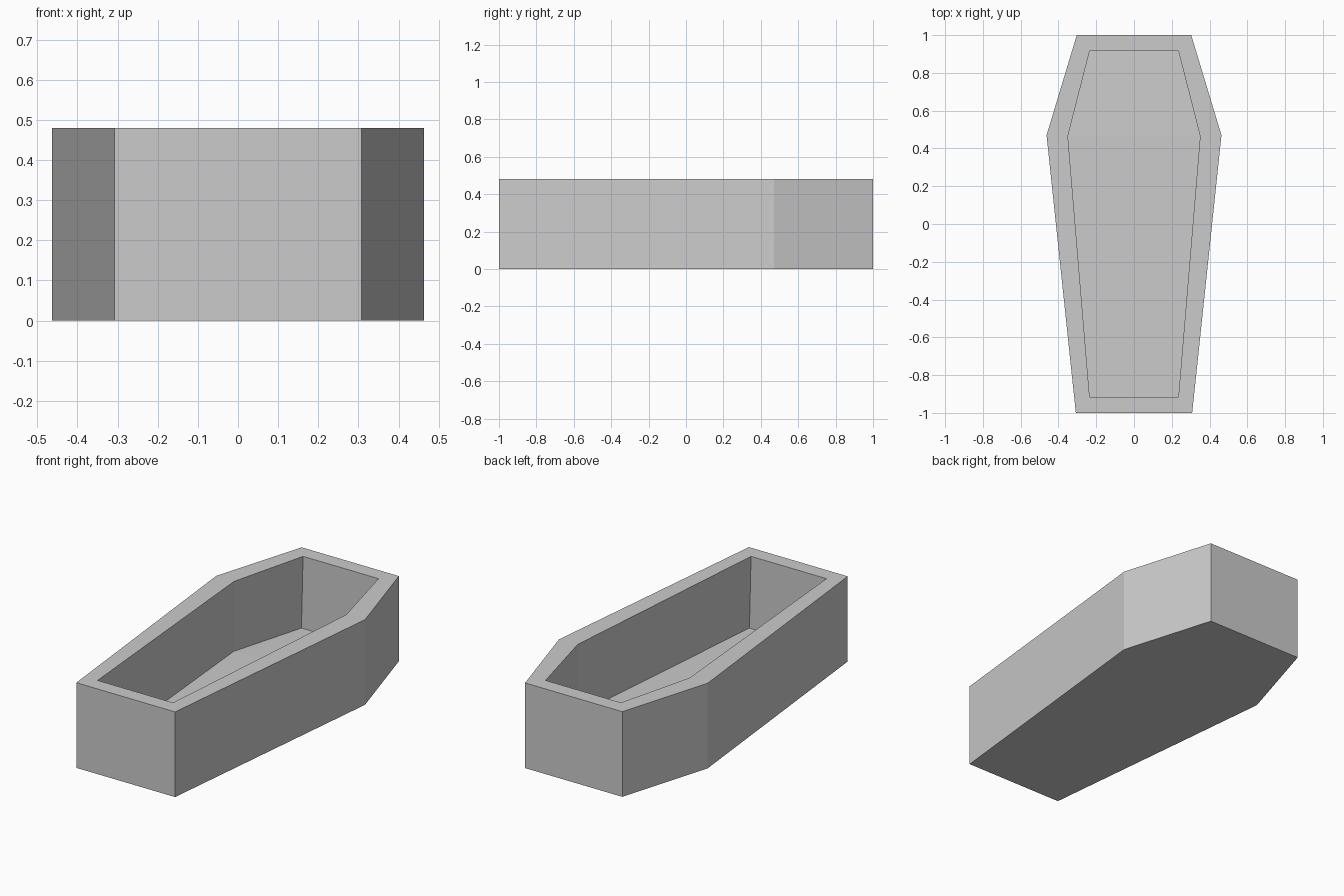
import bpy
import bmesh

cube = bpy.data.objects.get("Cube")
if cube:
    bpy.data.objects.remove(cube, do_unlink=True)

# Stone grey for the whole box
stone = bpy.data.materials.new("stone_grey")
stone.use_nodes = True
grey = (0.6, 0.6, 0.6, 1)
stone.diffuse_color = grey
stone.node_tree.nodes["Principled BSDF"].inputs["Base Color"].default_value = grey


def ring(bm, half):
    """Six-sided outline from right-hand (x, y, z) points, mirrored across x."""
    points = half + [(-x, y, z) for x, y, z in reversed(half)]
    return [bm.verts.new(p) for p in points]


def bridge(bm, a, b):
    for i in range(len(a)):
        j = (i + 1) % len(a)
        bm.faces.new((a[i], a[j], b[j], b[i]))


HEIGHT = 0.48
outer = [(0.308, -1), (0.463, 0.47), (0.303, 1)]
inner = [(0.235, -0.915), (0.35, 0.465), (0.235, 0.915)]
floor = [(0.245, -0.915, 0.073), (0.352, 0.465, 0.085), (0.245, 0.915, 0.073)]

bm = bmesh.new()
base = ring(bm, [(x, y, 0) for x, y in outer])
rim_outer = ring(bm, [(x, y, HEIGHT) for x, y in outer])
rim_inner = ring(bm, [(x, y, HEIGHT) for x, y in inner])
bed = ring(bm, floor)

# Outer walls, rim and inner walls
for lower, upper in ((base, rim_outer), (rim_outer, rim_inner), (rim_inner, bed)):
    bridge(bm, lower, upper)

# Underside, and the floor in two panels meeting at the shoulders
bm.faces.new(base)
bm.faces.new((bed[0], bed[1], bed[4], bed[5]))
bm.faces.new((bed[1], bed[2], bed[3], bed[4]))
bmesh.ops.recalc_face_normals(bm, faces=bm.faces)

mesh = bpy.data.meshes.new("coffin_box")
bm.to_mesh(mesh)
bm.free()
mesh.materials.append(stone)
bpy.context.collection.objects.link(bpy.data.objects.new("coffin_box", mesh))
